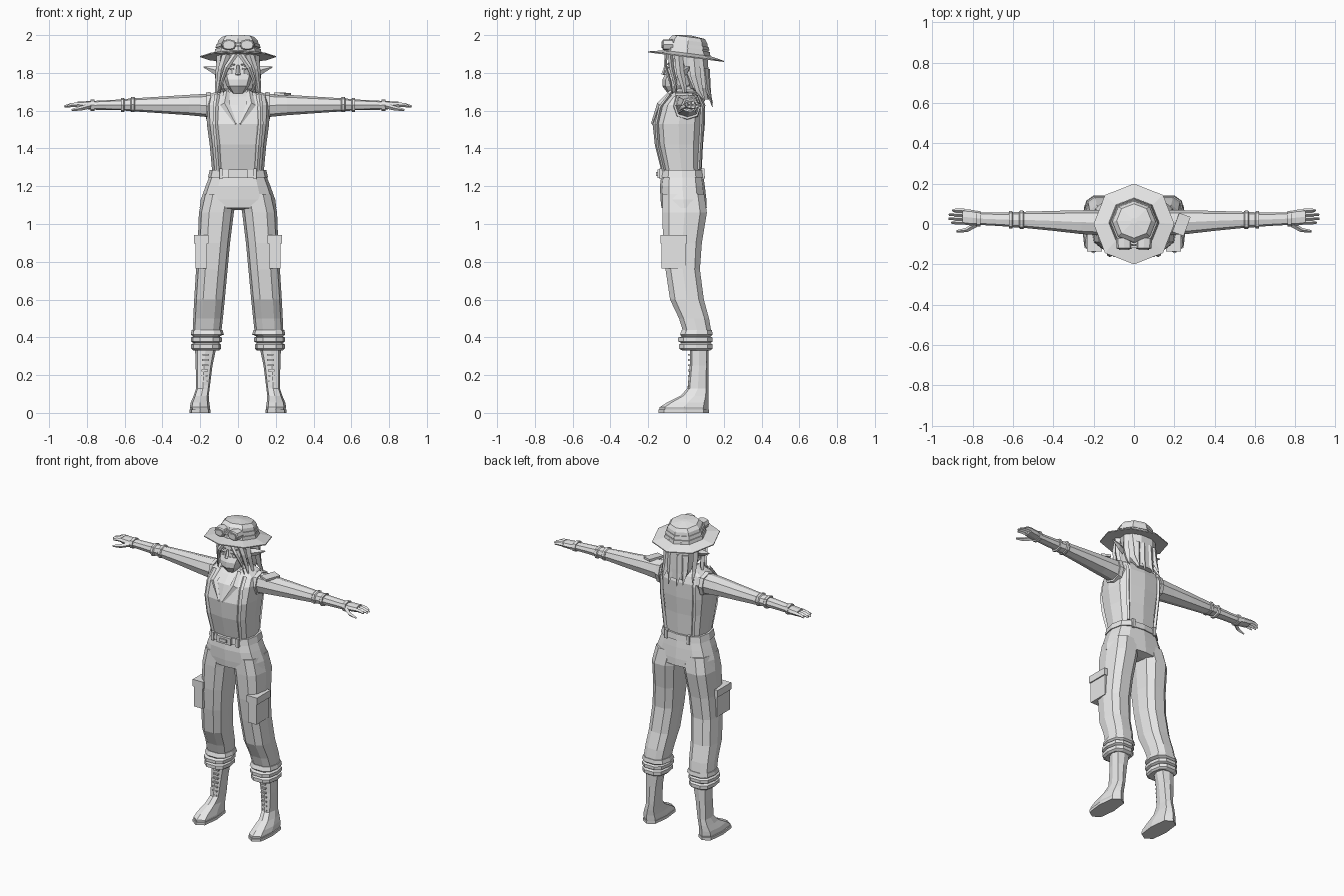
import bpy, bmesh, math
from mathutils import Vector

grey = bpy.data.materials.new("plain_grey")
grey.diffuse_color = (0.8, 0.8, 0.8, 1)


def add(name, verts, faces, mirror=False):
    bm = bmesh.new()
    vs = [bm.verts.new(v) for v in verts]
    for f in faces:
        bm.faces.new([vs[i] for i in f])
    bmesh.ops.recalc_face_normals(bm, faces=bm.faces)
    me = bpy.data.meshes.new(name)
    bm.to_mesh(me)
    bm.free()
    me.materials.append(grey)
    ob = bpy.data.objects.new(name, me)
    bpy.context.collection.objects.link(ob)
    if mirror:
        m = ob.modifiers.new("Mirror", 'MIRROR')
        m.use_mirror_merge = False
    return ob


def skin(name, rings, mirror=False):
    """Join equal rings of points into a capped body."""
    n = len(rings[0])
    faces = [(k * n + i, k * n + (i + 1) % n, (k + 1) * n + (i + 1) % n, (k + 1) * n + i)
             for k in range(len(rings) - 1) for i in range(n)]
    faces += [tuple(range(n)), tuple(range((len(rings) - 1) * n, len(rings) * n))]
    return add(name, [p for r in rings for p in r], faces, mirror)


def loft(name, secs, n=8, axis='z', mirror=False, box=0.8, tilt=0.0):
    """Sections are (position, a0, a1, b0, b1) along an axis."""
    rings = []
    for t, a0, a1, b0, b1 in secs:
        ring = []
        for i in range(n):
            an = math.tau * i / n
            c, s = round(math.cos(an), 6), round(math.sin(an), 6)
            a = (a0 + a1) / 2 + (a1 - a0) / 2 * math.copysign(abs(c) ** box, c)
            b = (b0 + b1) / 2 + (b1 - b0) / 2 * math.copysign(abs(s) ** box, s)
            p = {'z': (a, b, t), 'x': (t, a, b), 'y': (a, t, b)}[axis]
            ring.append((p[0], p[1], p[2] - tilt * p[1]))
        rings.append(ring)
    return skin(name, rings, mirror)


def sym(name, secs, **kw):
    """Loft centred on x: sections are (z, half width, y0, y1)."""
    return loft(name, [(z, -w, w, y0, y1) for z, w, y0, y1 in secs], **kw)


def strand(name, pts, mirror=True):
    """Tapered flat strip through (x, y, z, half width, half thickness)."""
    rings = []
    for i, p in enumerate(pts):
        d = Vector(pts[min(i + 1, len(pts) - 1)][:3]) - Vector(pts[max(i - 1, 0)][:3])
        side = d.cross(Vector((0, 1, 0))).normalized()
        out = d.cross(side).normalized()
        c = Vector(p[:3])
        rings.append([c + side * p[3], c + out * p[4], c - side * p[3], c - out * p[4]])
    return skin(name, rings, mirror)


def box(name, c, s, mirror=False):
    x, y, z = (v / 2 for v in s)
    ring = lambda h: [(c[0] + i * x, c[1] + j * y, c[2] + h)
                      for i, j in ((-1, -1), (1, -1), (1, 1), (-1, 1))]
    return skin(name, [ring(-z), ring(z)], mirror)


# Torso and vest
sym("vest", [(1.26, .135, -.125, .082), (1.42, .15, -.165, .09), (1.53, .165, -.177, .1),
             (1.63, .168, -.145, .102), (1.675, .158, -.10, .085), (1.695, .13, -.075, .07),
             (1.705, .06, -.05, .055)], n=12, box=.72)
sym("neck", [(1.66, .045, -.04, .05), (1.78, .042, -.04, .045)])
sym("collar", [(1.67, .085, -.10, .07), (1.70, .072, -.075, .07), (1.715, .06, -.055, .06)])
strand("lapel", [(.06, -.075, 1.70, .015, .012), (.07, -.142, 1.635, .025, .012),
                 (.012, -.178, 1.53, .006, .008)])
strand("vest_strap", [(.11, -.085, 1.685, .014, .01), (.118, -.135, 1.62, .014, .01),
                      (.12, -.155, 1.53, .014, .01), (.11, -.148, 1.42, .014, .01),
                      (.1, -.115, 1.28, .012, .01)])
strand("back_seam", [(.11, .06, 1.68, .012, .01), (.118, .087, 1.62, .012, .01),
                     (.118, .083, 1.52, .012, .01), (.1, .07, 1.29, .012, .01)])
loft("armhole_trim", [(.145, -.07, .08, 1.55, 1.7), (.17, -.065, .078, 1.555, 1.695)],
     axis='x', mirror=True)

# Trousers
sym("pelvis", [(1.28, .14, -.128, .088), (1.2, .172, -.138, .1), (1.13, .197, -.135, .108),
               (1.085, .203, -.13, .11), (1.075, .12, -.06, .06)], n=12, box=.72)
loft("trouser_leg", [(1.16, .005, .185, -.128, .1), (1.06, .022, .207, -.13, .115),
                     (.9, .042, .213, -.125, .088), (.76, .055, .222, -.112, .077),
                     (.6, .07, .232, -.088, .098), (.5, .08, .237, -.04, .125),
                     (.43, .088, .24, -.018, .137)], n=10, mirror=True, box=.75)
loft("rolled_cuff", [(.33, .1, .235, -.02, .13), (.34, .09, .248, -.04, .145),
                     (.362, .09, .248, -.04, .145), (.37, .1, .235, -.025, .132),
                     (.378, .085, .25, -.045, .145), (.398, .085, .25, -.045, .145),
                     (.405, .098, .238, -.025, .133), (.415, .075, .25, -.035, .145),
                     (.44, .082, .245, -.025, .14)], n=10, mirror=True, box=.75)
box("cargo_pocket", (.195, -.066, .84), (.06, .13, .15), True)
box("pocket_flap", (.195, -.066, .92), (.075, .14, .045), True)

# Belt
sym("belt", [(1.245, .16, -.142, .1), (1.285, .15, -.138, .095)], n=12, box=.72)
box("buckle", (0, -.143, 1.265), (.1, .016, .045))
box("buckle_pin", (0, -.152, 1.265), (.05, .012, .02))
box("belt_loop", (.09, -.124, 1.265), (.018, .03, .055), True)
box("back_belt_loop", (.08, .085, 1.265), (.018, .024, .055), True)

# Boots
loft("boot", [(.015, .148, .25, -.14, .118), (.03, .148, .255, -.14, .12),
              (.055, .152, .25, -.1, .12), (.09, .155, .235, -.03, .12),
              (.13, .15, .222, .008, .118), (.25, .135, .224, .02, .118),
              (.36, .112, .228, .02, .12)], mirror=True, box=.7)
loft("sole", [(0, .145, .258, -.146, .122), (.018, .145, .258, -.146, .122)],
     mirror=True, box=.7)
for i in range(7):
    box("boot_lace", (.182 - i * .002, .018, .14 + i * .028), (.035, .014, .009), True)

# Arms
loft("sleeve", [(.12, -.058, .072, 1.562, 1.692), (.26, -.05, .068, 1.576, 1.684),
                (.4, -.034, .065, 1.586, 1.675), (.56, -.018, .06, 1.597, 1.665)],
     axis='x', mirror=True)
loft("sleeve_cuff", [(.545, -.02, .062, 1.597, 1.667), (.55, -.025, .066, 1.593, 1.672),
                     (.565, -.025, .066, 1.593, 1.672), (.57, -.018, .06, 1.598, 1.664),
                     (.6, -.016, .058, 1.6, 1.662), (.605, -.023, .064, 1.592, 1.668),
                     (.62, -.023, .064, 1.592, 1.668)], axis='x', mirror=True)
loft("glove", [(.61, -.014, .056, 1.602, 1.66), (.7, -.008, .056, 1.604, 1.655),
               (.76, -.005, .058, 1.605, 1.652), (.8, -.008, .07, 1.608, 1.65),
               (.85, -.002, .074, 1.612, 1.648)], axis='x', mirror=True)
loft("glove_band", [(.76, -.012, .064, 1.598, 1.66), (.78, -.012, .066, 1.598, 1.66)],
     axis='x', mirror=True)
for i, tip in enumerate((.905, .92, .918, .9)):
    y = .007 + i * .02
    strand("finger", [(.84, y, 1.632, .012, .01), (.88, y, 1.63, .011, .01),
                      (tip, y, 1.622, .006, .006)])
strand("thumb", [(.785, -.002, 1.625, .014, .014), (.83, -.03, 1.613, .012, .011),
                 (.88, -.036, 1.603, .006, .006)])
patch = box("arm_patch", (0, 0, 0), (.06, .1, .014))
patch.location = (.235, -.002, 1.688)
patch.rotation_euler = (0, .06, -.35)

# Head, face mask and ears
sym("head", [(1.70, .03, -.09, 0), (1.735, .058, -.108, .04), (1.8, .08, -.105, .08),
             (1.9, .09, -.092, .1)], n=10)
sym("face_mask", [(1.69, .03, -.095, -.01), (1.73, .06, -.125, .0), (1.765, .072, -.124, .01),
                  (1.795, .08, -.11, .03)], n=8)
strand("nose", [(0, -.105, 1.84, .007, .006), (0, -.122, 1.79, .013, .01)], False)
strand("eye", [(.022, -.1055, 1.822, .007, .004), (.04, -.103, 1.826, .009, .004),
               (.058, -.092, 1.828, .003, .004)])
strand("eyebrow", [(.018, -.104, 1.843, .004, .004), (.06, -.09, 1.85, .003, .004)])
strand("ear", [(.075, -.01, 1.805, .024, .012), (.12, .005, 1.815, .023, .012),
               (.183, .02, 1.832, .003, .003)])

# Hair
sym("back_hair", [(1.66, .055, .075, .125), (1.72, .09, .02, .125), (1.8, .1, -.02, .122),
                  (1.9, .108, -.06, .118)], n=10)
for pts in (
    [(.012, -.105, 1.9, .014, .008), (.06, -.11, 1.83, .013, .008), (.085, -.085, 1.76, .009, .006), (.095, -.07, 1.69, .002, .002)],
    [(.06, -.085, 1.9, .022, .012), (.088, -.075, 1.82, .018, .012), (.1, -.055, 1.74, .014, .009), (.112, -.05, 1.68, .002, .002)],
    [(.09, -.04, 1.9, .022, .022), (.103, -.03, 1.8, .016, .022), (.108, -.01, 1.72, .014, .014), (.122, -.005, 1.66, .002, .002)],
    [(.095, .04, 1.9, .018, .03), (.105, .05, 1.79, .016, .028), (.105, .07, 1.71, .014, .02), (.115, .1, 1.65, .002, .002)],
    [(.06, .1, 1.82, .03, .02), (.068, .112, 1.72, .022, .014), (.075, .14, 1.64, .002, .002)],
    [(.025, .11, 1.82, .026, .016), (.028, .12, 1.7, .02, .012), (.03, .14, 1.62, .002, .002)],
):
    strand("hair_lock", pts)

# Hat, tilted slightly to the back
T = .125
sym("hat_brim", [(1.888, .1, -.1, .1), (1.883, .2, -.2, .2), (1.889, .2, -.2, .2),
                 (1.906, .12, -.11, .122)], tilt=T, box=.95)
sym("hat_crown", [(1.89, .122, -.112, .126), (1.972, .105, -.088, .112),
                  (1.992, .086, -.07, .1), (2.001, .015, 0, .03)], tilt=T, box=.95)
sym("hat_band", [(1.9, .126, -.117, .13), (1.926, .121, -.112, .126)], tilt=T, box=.95)

# Goggles resting on the crown
sym("goggle_strap", [(1.934, .119, -.108, .124), (1.952, .115, -.104, .12)], tilt=T, box=.95)
loft("goggle_rim", [(-.125, .016, .08, 1.925, 1.972), (-.12, .01, .086, 1.92, 1.978),
                    (-.07, .01, .09, 1.92, 1.978)], axis='y', mirror=True)
loft("goggle_lens", [(-.129, .022, .074, 1.931, 1.966), (-.12, .022, .074, 1.931, 1.966)],
     axis='y', mirror=True)
box("goggle_bridge", (0, -.113, 1.952), (.03, .014, .014))
